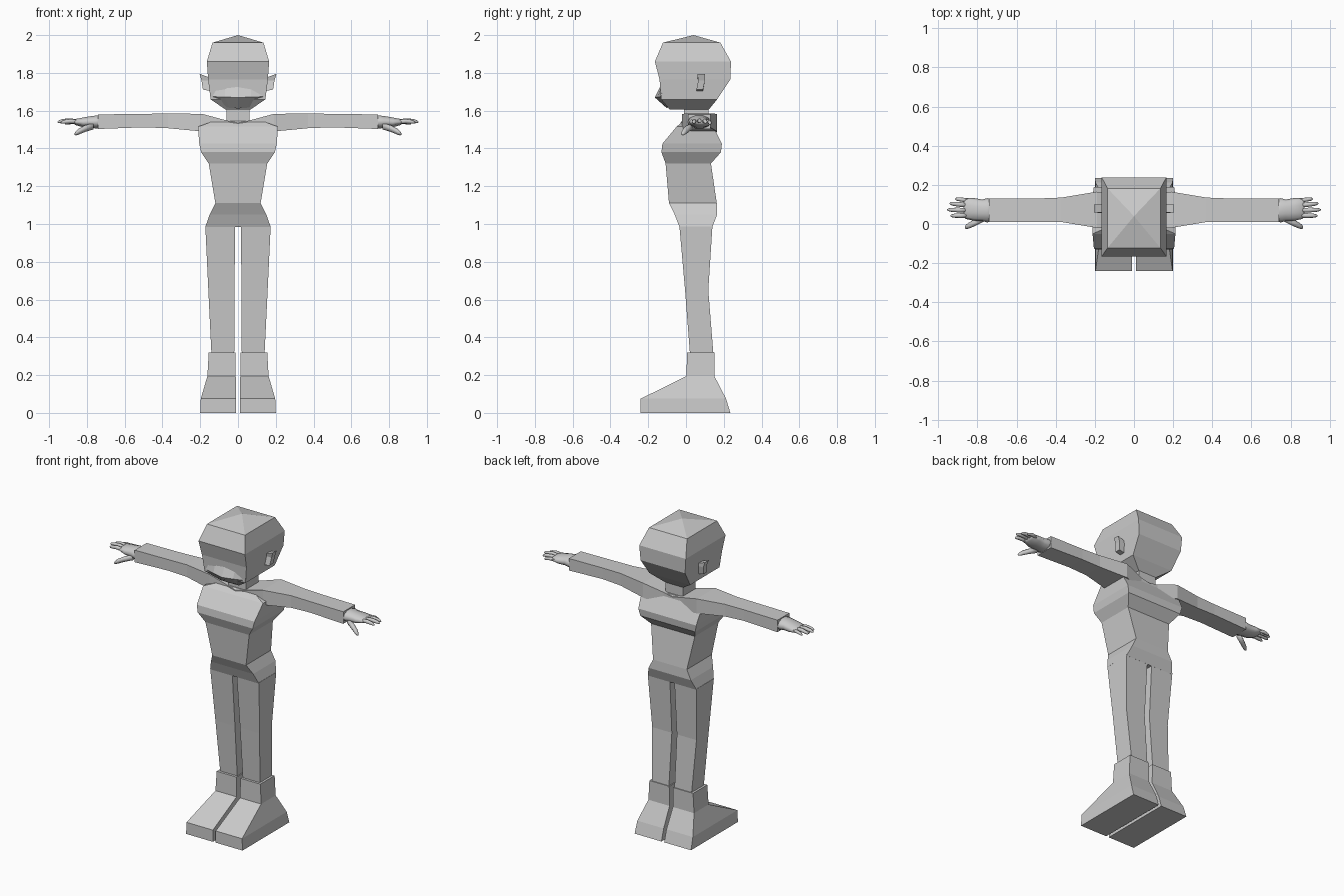
import bpy, bmesh, math
from mathutils import Vector

grey = bpy.data.materials.new("plain grey")
grey.diffuse_color = (0.6, 0.6, 0.6, 1)


def finish(name, bm, mirror=False, smooth=False):
    bmesh.ops.recalc_face_normals(bm, faces=bm.faces)
    mesh = bpy.data.meshes.new(name)
    bm.to_mesh(mesh)
    bm.free()
    mesh.materials.append(grey)
    obj = bpy.data.objects.new(name, mesh)
    bpy.context.collection.objects.link(obj)
    if smooth:
        mesh.polygons.foreach_set("use_smooth", [True] * len(mesh.polygons))
    if mirror:
        obj.modifiers.new("Mirror", 'MIRROR').use_clip = False
    return obj


def loft(name, rings, mirror=False, smooth=False):
    """Skin a list of equal-length point rings and cap both ends."""
    bm = bmesh.new()
    vs = [[bm.verts.new(p) for p in r] for r in rings]
    n = len(vs[0])
    for a, b in zip(vs, vs[1:]):
        for i in range(n):
            j = (i + 1) % n
            bm.faces.new((a[i], a[j], b[j], b[i]))
    bm.faces.new(vs[0])
    bm.faces.new(vs[-1])
    return finish(name, bm, mirror, smooth)


def level(z, x0, x1, y0, y1):
    return [(x0, y0, z), (x1, y0, z), (x1, y1, z), (x0, y1, z)]


def slab(x, y0, y1, z0, z1):
    return [(x, y0, z0), (x, y1, z0), (x, y1, z1), (x, y0, z1)]


def oval(x, y, z, ry, rz, n=10):
    return [(x, y + ry * math.cos(2 * math.pi * i / n),
             z + rz * math.sin(2 * math.pi * i / n)) for i in range(n)]


# Torso: (height, half width, front, back)
body = [(0.985, .173, -.035, .14), (1.05, .15, -.06, .165), (1.11, .12, -.09, .163),
        (1.32, .155, -.108, .132), (1.38, .195, -.13, .185), (1.425, .205, -.125, .19),
        (1.515, .212, -.05, .145), (1.545, .13, -.015, .13)]
loft("torso", [level(z, -w, w, f, b) for z, w, f, b in body])

# Neck
loft("neck", [level(1.5, -.062, .062, -.01, .12), level(1.63, -.062, .062, -.01, .12)])

# Head, with a pointed crown
skull = [(1.605, .065, -.085, .12), (1.66, .145, -.132, .165), (1.765, .158, -.14, .235),
         (1.86, .165, -.165, .238), (1.96, .135, -.122, .182)]
crown = [(0, .04, 2.0)] * 4
head = loft("head", [level(z, -w, w, f, b) for z, w, f, b in skull] + [crown])
bm = bmesh.new()
bm.from_mesh(head.data)
bmesh.ops.remove_doubles(bm, verts=bm.verts, dist=1e-4)
bm.to_mesh(head.data)
bm.free()

# Muzzle wedge across the lower face
loft("muzzle", [
    [(-.152, -.125, 1.73), (-.148, -.13, 1.675), (-.08, -.09, 1.62)],
    [(-.07, -.13, 1.73), (-.07, -.15, 1.672), (-.045, -.1, 1.615)],
    [(0, -.135, 1.73), (0, -.165, 1.67), (0, -.1, 1.612)],
    [(.07, -.13, 1.73), (.07, -.15, 1.672), (.045, -.1, 1.615)],
    [(.152, -.125, 1.73), (.148, -.13, 1.675), (.08, -.09, 1.62)]])

# Ears
loft("ear", [
    [(.15, .055, 1.705), (.15, .09, 1.705), (.186, .09, 1.712), (.186, .055, 1.712)],
    [(.15, .065, 1.76), (.15, .1, 1.76), (.193, .1, 1.76), (.193, .065, 1.76)],
    [(.15, .06, 1.775), (.15, .1, 1.775), (.204, .1, 1.795), (.204, .06, 1.795)]], mirror=True)

# Shoulders and sleeves
loft("arm", [slab(*s) for s in [
    (.0, -.03, .14, 1.46, 1.535), (.06, -.02, .14, 1.46, 1.548),
    (.19, -.02, .165, 1.49, 1.583), (.37, .01, .135, 1.507, 1.585),
    (.5, .01, .13, 1.512, 1.583), (.74, .01, .13, 1.503, 1.58)]], mirror=True)

# Hand: glove cuff and palm
loft("palm", [oval(*s) for s in [
    (.72, .07, 1.54, .055, .035), (.75, .07, 1.54, .062, .036), (.775, .07, 1.54, .055, .033),
    (.82, .075, 1.538, .058, .027), (.86, .08, 1.54, .054, .017), (.872, .08, 1.54, .045, .008)]],
    mirror=True, smooth=True)


def digit(name, base, tip, r):
    """Tapered rounded finger between two points."""
    a, b = Vector(base), Vector(tip)
    rings = []
    for t, k in ((0, 1), (.45, 1.05), (.8, .9), (.95, .6), (1, .2)):
        p = a.lerp(b, t)
        p.z += .006 * math.sin(math.pi * t)
        rings.append(oval(p.x, p.y, p.z, r * k, r * k, 8))
    loft(name, rings, mirror=True, smooth=True)


# Fingers and thumb
digit("little_finger", (.845, .121, 1.538), (.915, .128, 1.53), .010)
digit("ring_finger", (.85, .096, 1.542), (.942, .105, 1.537), .0115)
digit("middle_finger", (.85, .07, 1.543), (.955, .073, 1.54), .0115)
digit("index_finger", (.845, .044, 1.54), (.938, .042, 1.537), .0115)
digit("thumb", (.765, .03, 1.518), (.865, -.018, 1.476), .017)

# Legs
loft("leg", [level(*s) for s in [
    (.30, .02, .14, .022, .146), (.65, .018, .157, -.005, .118),
    (.99, .016, .173, -.035, .14)]], mirror=True)

# Boots
loft("boot", [level(*s) for s in [
    (0, .01, .2, -.24, .235), (.075, .01, .197, -.24, .212),
    (.195, .012, .162, .003, .15), (.32, .014, .155, .005, .15)]], mirror=True)
